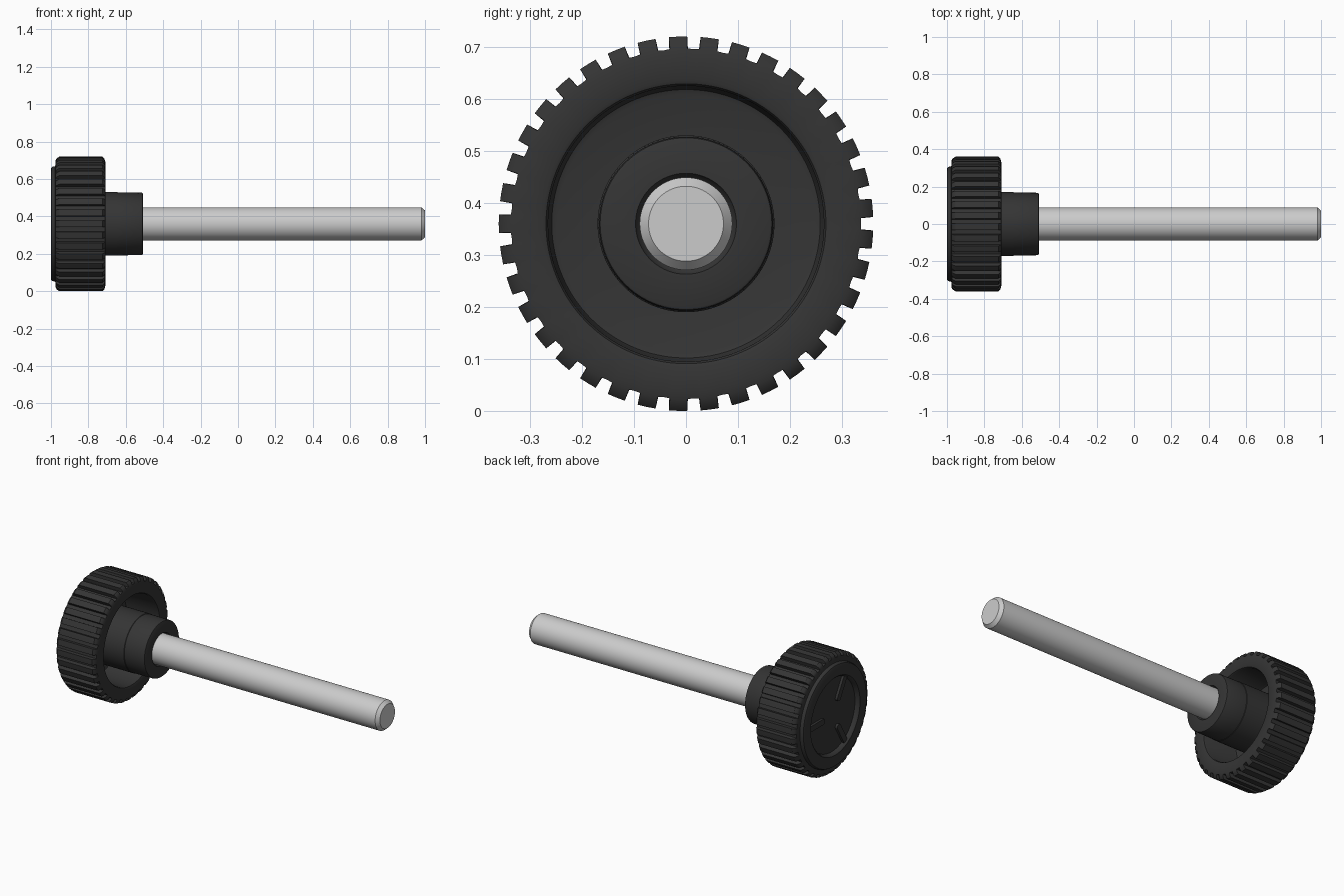
import bpy, bmesh, math

if "Cube" in bpy.data.objects:
    bpy.data.objects.remove(bpy.data.objects["Cube"])

TEETH = 37
AXIS_Z = 0.36

black = bpy.data.materials.new("black_plastic")
black.diffuse_color = (0.035, 0.035, 0.035, 1)
black.use_nodes = True
black.node_tree.nodes["Principled BSDF"].inputs["Base Color"].default_value = black.diffuse_color


def finish(name, bm, mat=None):
    bmesh.ops.recalc_face_normals(bm, faces=bm.faces)
    me = bpy.data.meshes.new(name)
    bm.to_mesh(me)
    bm.free()
    for p in me.polygons:
        p.use_smooth = True
    me.set_sharp_from_angle(angle=math.radians(32))
    ob = bpy.data.objects.new(name, me)
    ob.location.z = AXIS_Z
    bpy.context.collection.objects.link(ob)
    if mat:
        me.materials.append(mat)
    return ob


def lathe(name, profile, outline, mat=None):
    """Loft rings along x; each ring is the outline clamped to the profile radius."""
    bm = bmesh.new()
    rings = []
    for x, r in profile:
        rings.append([bm.verts.new((x, min(r, lim) * math.cos(a), min(r, lim) * math.sin(a)))
                      for a, lim in outline])
    n = len(outline)
    for a, b in zip(rings, rings[1:]):
        for i in range(n):
            j = (i + 1) % n
            bm.faces.new((a[i], a[j], b[j], b[i]))
    bm.faces.new(rings[0])
    bm.faces.new(rings[-1])
    return finish(name, bm, mat)


# Gear-like grip outline: trapezoid teeth, one centred on -y
pitch = 2 * math.pi / TEETH
tooth = [(-0.053, 0.337), (-0.049, 0.36), (0, 0.36), (0.049, 0.36), (0.053, 0.337), (pitch / 2, 0.336)]
gear = [(math.pi + k * pitch + a, r) for k in range(TEETH) for a, r in tooth]
circle = [(2 * math.pi * k / 96, 9) for k in range(96)]

# Knurled head: recessed back, rounded rim, hollow front
lathe("knob_head", [
    (-0.975, 0.10), (-0.975, 0.222), (-0.994, 0.228), (-1.0, 0.235),
    (-1.0, 0.295), (-0.997, 0.302), (-0.99, 0.306), (-0.978, 0.308),
    (-0.976, 0.315), (-0.976, 0.338), (-0.97, 0.350), (-0.955, 0.36),
    (-0.725, 0.36), (-0.715, 0.350), (-0.711, 0.338), (-0.708, 0.325),
    (-0.708, 0.276), (-0.711, 0.269), (-0.718, 0.265),
    (-0.915, 0.262), (-0.926, 0.258), (-0.93, 0.248), (-0.93, 0.10)], gear, black)

# Hub with a slight step and a countersunk hole
lathe("hub", [
    (-0.95, 0.170), (-0.645, 0.170), (-0.643, 0.168), (-0.515, 0.167), (-0.511, 0.165),
    (-0.509, 0.161), (-0.509, 0.097), (-0.52, 0.092), (-0.53, 0.08)], circle, black)

# Plain metal shaft with chamfered tip
lathe("shaft", [(-0.9, 0.089), (0.98, 0.089), (1.0, 0.072)], circle)

# Three radial ribs in the back recess, rounded at the inner end
for k in range(3):
    t = 2 * math.pi * k / 3
    w = 0.017
    pts = [(0.228, -w), (0.228, w)]
    pts += [(0.10 - w * math.sin(i * math.pi / 8), w * math.cos(i * math.pi / 8)) for i in range(9)]
    bm = bmesh.new()
    base = bm.faces.new([bm.verts.new((-0.97, u * math.cos(t) - v * math.sin(t),
                                       u * math.sin(t) + v * math.cos(t))) for u, v in pts])
    ext = bmesh.ops.extrude_face_region(bm, geom=[base])
    for v in ext["geom"]:
        if isinstance(v, bmesh.types.BMVert):
            v.co.x = -0.99
    finish(f"back_rib_{k + 1}", bm, black)
